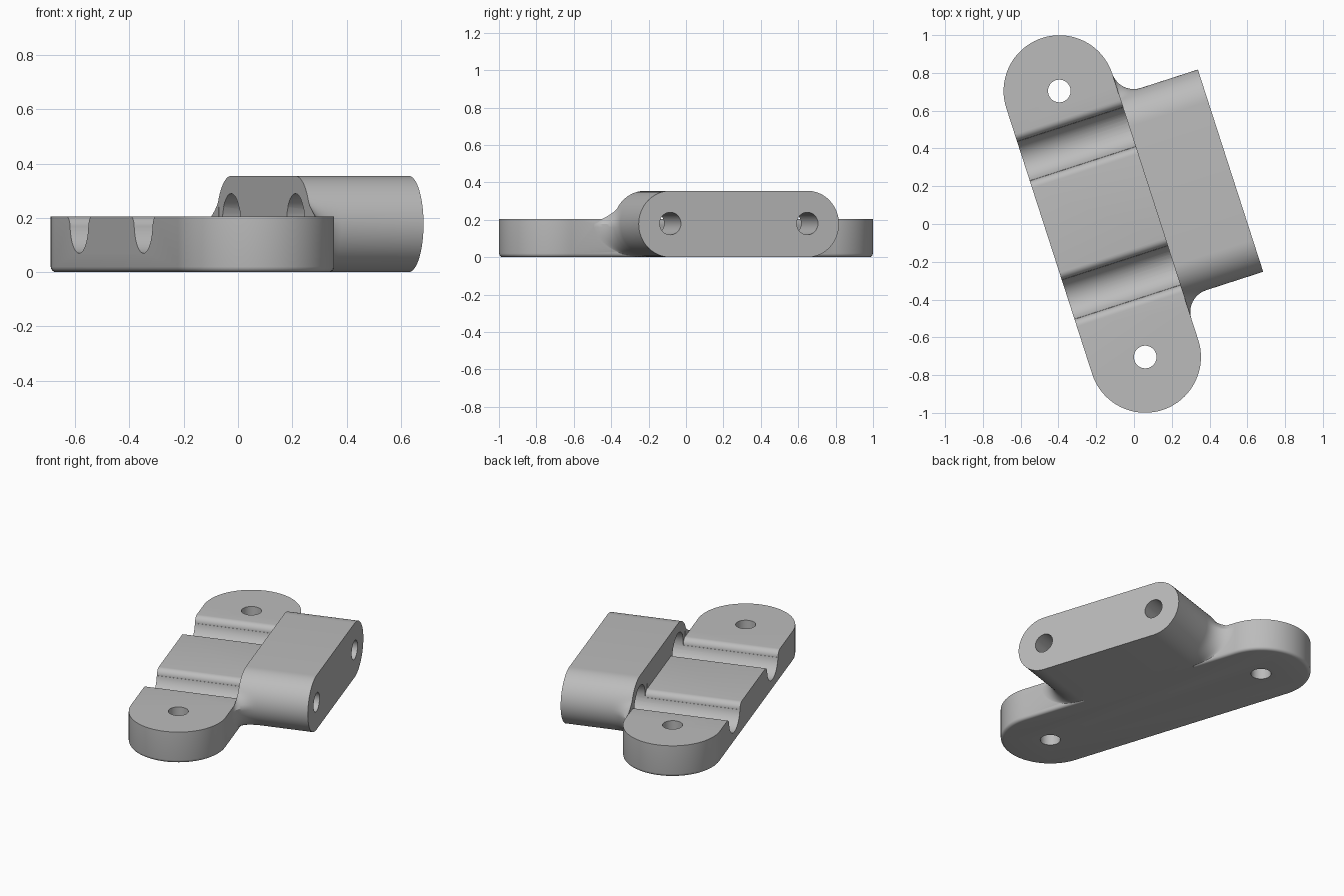
import bpy, bmesh, math
from mathutils import Matrix

cube = bpy.data.objects.get("Cube")
if cube:
    bpy.data.objects.remove(cube)

EDGE, END_R, HOLE_V = 0.295, 0.295, 0.74     # plate half width, cap radius, bolt hole offset
TOP, HEIGHT, FACE = 0.205, 0.355, 0.733      # plate top, block top, block end face
MID, ARC_V, R = 0.06, 0.385, 0.1775          # block centre, arc centre offset, arc radius
FILLET = 0.12
BORES = (MID - ARC_V, MID + ARC_V)

gray = bpy.data.materials.new("light gray")
gray.use_nodes = True
color = (0.5, 0.5, 0.5, 1)
gray.diffuse_color = color
gray.node_tree.nodes["Principled BSDF"].inputs["Base Color"].default_value = color


def arc(cx, cy, r, a0, a1, n):
    steps = [math.radians(a0 + (a1 - a0) * i / n) for i in range(n + 1)]
    return [(cx + r * math.cos(a), cy + r * math.sin(a)) for a in steps]


def loft(name, rings):
    """Closed solid through rings of equal point count."""
    bm = bmesh.new()
    loops = [[bm.verts.new(p) for p in ring] for ring in rings]
    n = len(loops[0])
    for a, b in zip(loops, loops[1:]):
        for i in range(n):
            j = (i + 1) % n
            bm.faces.new((a[i], a[j], b[j], b[i]))
    bm.faces.new(loops[0][::-1])
    bm.faces.new(loops[-1])
    bmesh.ops.recalc_face_normals(bm, faces=bm.faces)
    mesh = bpy.data.meshes.new(name)
    bm.to_mesh(mesh)
    bm.free()
    mesh.materials.append(gray)
    obj = bpy.data.objects.new(name, mesh)
    bpy.context.collection.objects.link(obj)
    return obj


def along_x(name, profile, x0, x1):
    return loft(name, [[(x, y, z) for y, z in profile] for x in (x0, x1)])


def combine(target, tool, operation):
    mod = target.modifiers.new(operation, "BOOLEAN")
    mod.operation, mod.solver, mod.object = operation, "EXACT", tool
    bpy.context.view_layer.objects.active = target
    bpy.ops.object.modifier_apply(modifier=mod.name)
    bpy.data.objects.remove(tool)


# Base plate: rounded ends, softened lower rim
def plate_ring(inset, z):
    r = END_R - inset
    outline = arc(0, HOLE_V, r, 0, 180, 40) + arc(0, -HOLE_V, r, 180, 360, 40)
    return [(x, y, z) for x, y in outline]


soft = 0.02
rim = [(soft - soft * math.sin(a), soft - soft * math.cos(a))
       for a in (math.radians(22.5 * i) for i in range(5))]
body = loft("bracket_body", [plate_ring(i, z) for i, z in rim] + [plate_ring(0, TOP)])


# Raised block: stadium section, flaring into the plate edge
def block_ring(x):
    t = min(max(x - EDGE, 0), FILLET)
    flare = FILLET - math.sqrt(FILLET ** 2 - (FILLET - t) ** 2)
    ring = []
    for side in (1, -1):
        for i in range(33):
            a = side * math.radians(-90 + 180 * i / 32)
            s, c = math.sin(a), math.cos(a)
            weight = c if s < 0 else max(0, 1 - s / 0.45) ** 1.5
            ring.append((x, MID + side * (ARC_V + R * c + flare * weight), R + R * s))
    return ring


stations = [EDGE - 0.001]
stations += [EDGE + FILLET * (1 - math.cos(math.radians(9 * i))) for i in range(1, 11)]
block = loft("block", [block_ring(x) for x in stations + [FACE]])
combine(body, block, "UNION")

# Filler closes the rim gap under the block
filler = along_x("filler", [(BORES[0], 0), (BORES[1], 0), (BORES[1], 0.15), (BORES[0], 0.15)],
                 0.2, 0.36)
combine(body, filler, "UNION")

# Channels with rounded lips, stepped bores, and upright bolt holes
for v in BORES:
    lip = 0.04
    right = arc(v + 0.11 + lip, TOP - lip, lip, 180, 90, 8)
    left = arc(v - 0.11 - lip, TOP - lip, lip, 90, 0, 8)
    groove = (arc(v, 0.18, 0.11, 188, 352, 28) + right
              + [(v + 0.15, 0.24), (v - 0.15, 0.24)] + left)
    combine(body, along_x("channel_cutter", groove, -0.4, EDGE), "DIFFERENCE")
    for r, x0, x1 in ((0.11, 0.285, 0.44), (0.06, 0.43, 0.8)):
        circle = arc(v, 0.18, r, 0, 348.75, 31)
        combine(body, along_x("bore_cutter", circle, x0, x1), "DIFFERENCE")

for v in (-HOLE_V, HOLE_V):
    circle = arc(0, v, 0.06, 0, 348.75, 31)
    pin = loft("hole_cutter", [[(x, y, z) for x, y in circle] for z in (-0.1, 0.4)])
    combine(body, pin, "DIFFERENCE")

# Turn into place and shade
body.data.transform(Matrix.Translation((-0.168, 0, 0)) @ Matrix.Rotation(math.radians(17.9), 4, "Z"))
bpy.ops.object.select_all(action="DESELECT")
body.select_set(True)
bpy.context.view_layer.objects.active = body
bpy.ops.object.shade_smooth_by_angle(angle=math.radians(30))
